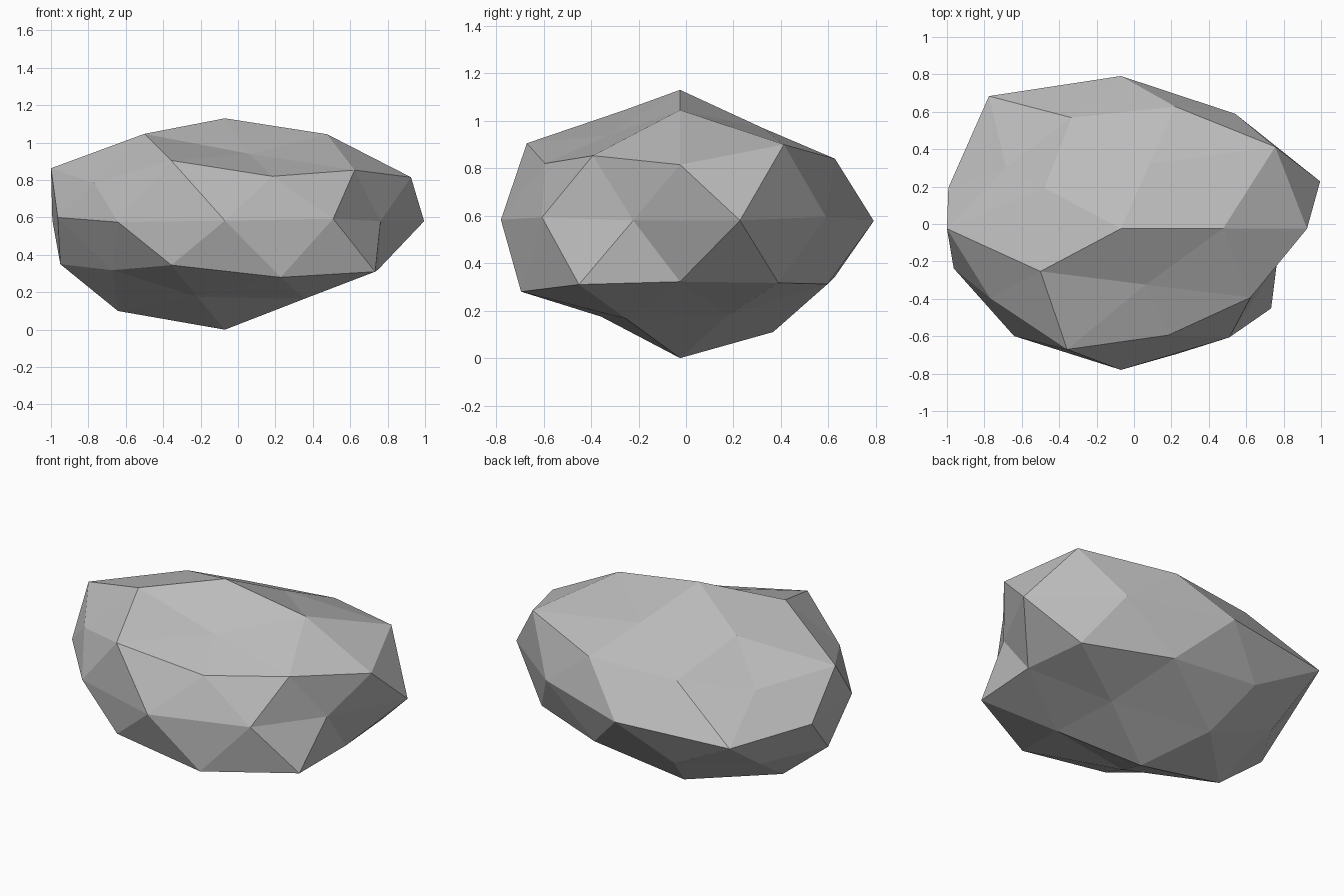
import bpy
import bmesh
import math

if "Cube" in bpy.data.objects:
    bpy.data.objects.remove(bpy.data.objects["Cube"], do_unlink=True)

CENTRE_X, CENTRE_Y = -0.07, -0.025
DEPTH_RATIO = 0.73

# Rings of the faceted ball: its unit height, the first azimuth in degrees,
# then the (radius, height) of each corner, counter-clockwise from there.
RINGS = [
    # crown and its small ring
    (1.0, 0, [(0, 1.13)]),
    (0.85, 0, [(.546, 1.045), (.5, .97), (.505, .99), (.532, 1.047), (.43, .94)]),
    # shoulder
    (0.526, 36, [(1.02, .9), (.855, .82), (.93, .863), (.93, .905), (.857, .853)]),
    (0.447, 0, [(.995, .815), (.94, .84), (.76, .753), (.865, .785), (.82, .82)]),
    # waist
    (0.0, 18, [(1.12, .58), (1.04, .595), (1.118, .578), (1.2, .56), (.97, .584),
               (.94, .6), (.972, .575), (1.034, .583), (.985, .593), (.875, .58)]),
    # underside
    (-0.447, 36, [(.965, .317), (.935, .338), (.88, .35), (.925, .345), (.993, .31)]),
    (-0.526, 0, [(.82, .322), (.895, .312), (.815, .32), (.745, .318), (.965, .28)]),
    (-0.85, 36, [(.47, .18), (.565, .11), (.572, .1), (.48, .175), (.525, .165)]),
    (-1.0, 0, [(0, 0)]),
]


def chip_corner(vert):
    """Move one corner of the unit ball to its place on the stone."""
    _, start, corners = min(RINGS, key=lambda ring: abs(ring[0] - vert.co.z))
    azimuth = math.degrees(math.atan2(vert.co.y, vert.co.x))
    step = 360 / len(corners)
    index = round((azimuth - start) / step) % len(corners)
    radius, height = corners[index]
    angle = math.radians(start + index * step)
    vert.co.x = CENTRE_X + radius * math.cos(angle)
    vert.co.y = CENTRE_Y + radius * math.sin(angle) * DEPTH_RATIO
    vert.co.z = height


def flat_material(name, colour):
    material = bpy.data.materials.new(name)
    material.use_nodes = True
    material.diffuse_color = colour
    for node in material.node_tree.nodes:
        if node.type == "BSDF_PRINCIPLED":
            node.inputs["Base Color"].default_value = colour
            node.inputs["Roughness"].default_value = 0.9
    return material


# Boulder: a faceted ball with every corner chipped to shape
bm = bmesh.new()
bmesh.ops.create_icosphere(bm, subdivisions=2, radius=1)
for vert in bm.verts:
    chip_corner(vert)
bmesh.ops.recalc_face_normals(bm, faces=bm.faces)
for face in bm.faces:
    face.smooth = False

mesh = bpy.data.meshes.new("boulder")
bm.to_mesh(mesh)
bm.free()
mesh.materials.append(flat_material("stone grey", (0.5, 0.5, 0.5, 1.0)))
boulder = bpy.data.objects.new("boulder", mesh)
bpy.context.collection.objects.link(boulder)
